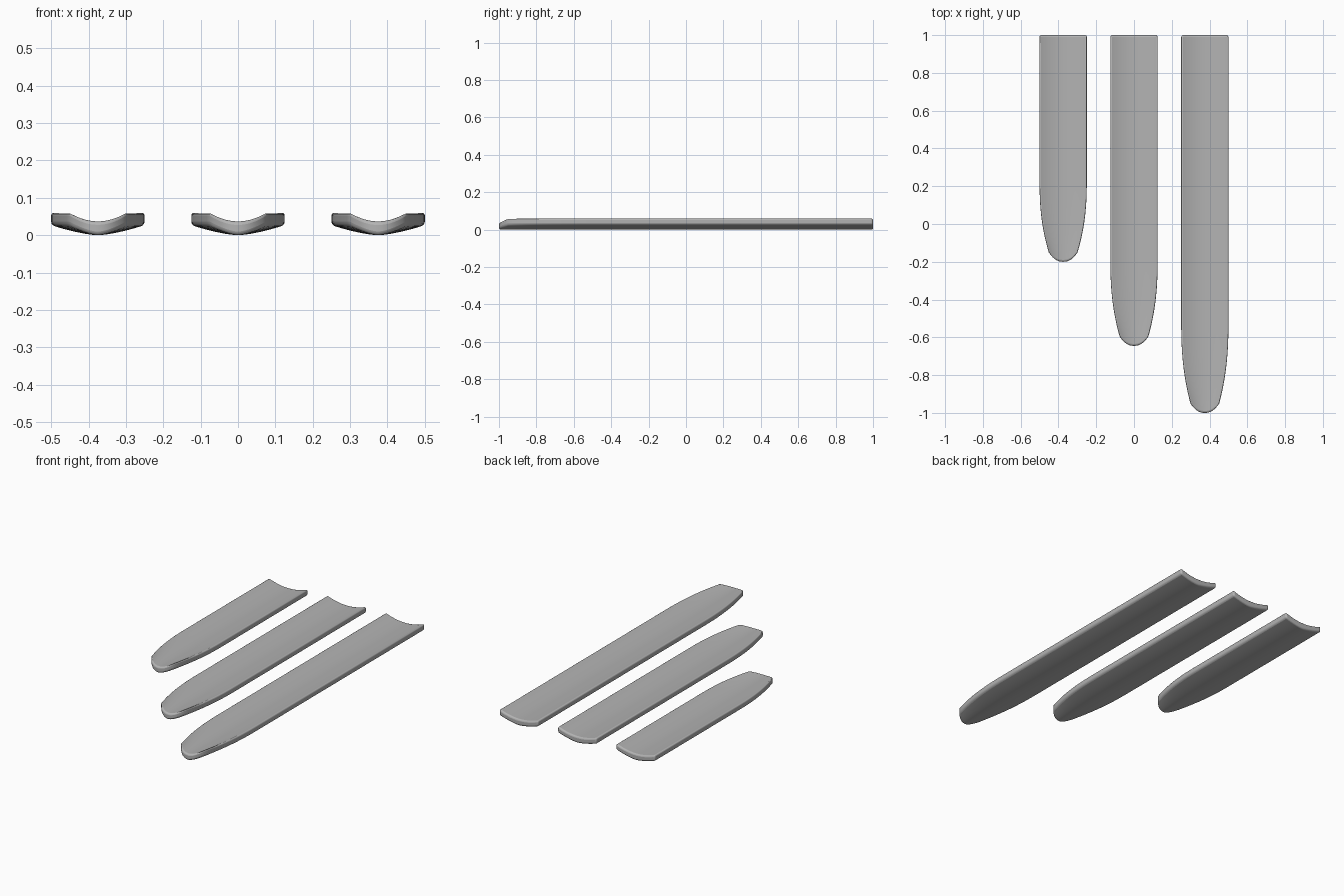
import bpy, bmesh

if "Cube" in bpy.data.objects:
    bpy.data.objects.remove(bpy.data.objects["Cube"])

HALF = 0.125      # half width of a slat
BACK = 1.0        # shared straight end
COLS = 14         # columns across the trough
TAPER_ROWS = 14

grey = bpy.data.materials.new("plain grey")
grey.diffuse_color = (0.45, 0.45, 0.45, 1)
grey.use_nodes = True
grey.node_tree.nodes["Principled BSDF"].inputs["Base Color"].default_value = grey.diffuse_color


def make_slat(name, cx, tip, taper):
    """Dished slat with a square back end and a tapered, rounded front tip."""
    start = tip + taper
    main = taper - 0.05
    # rows: (base y, half width, amount of tip rounding)
    rows = [(BACK, HALF, 0), ((BACK + start) / 2, HALF, 0)]
    for i in range(TAPER_ROWS + 1):
        d = i / TAPER_ROWS
        rows.append((start - d * main, HALF * (1 - 0.39 * d ** 2.3), d))

    bm = bmesh.new()
    rings = []
    for y, half, d in rows:
        top, bottom = [], []
        for c in range(COLS + 1):
            u = 2 * c / COLS - 1
            a = abs(u)
            x = cx + u * half
            yy = y - 0.05 * d * (1 - a ** 2.3)
            top.append(bm.verts.new((x, yy, 0.037 + 0.025 * a ** 2)))
            bottom.append(bm.verts.new((x, yy, 0.027 * a ** 1.5)))
        rings.append(top + bottom[::-1])

    # skin between rings
    n = len(rings[0])
    for r0, r1 in zip(rings, rings[1:]):
        for k in range(n):
            m = (k + 1) % n
            bm.faces.new((r0[k], r0[m], r1[m], r1[k]))
    # end walls
    for r in (rings[0], rings[-1]):
        for k in range(COLS):
            bm.faces.new((r[k], r[k + 1], r[n - 2 - k], r[n - 1 - k]))
    bmesh.ops.recalc_face_normals(bm, faces=bm.faces)

    me = bpy.data.meshes.new(name)
    bm.to_mesh(me)
    bm.free()
    me.materials.append(grey)
    ob = bpy.data.objects.new(name, me)
    bpy.context.collection.objects.link(ob)

    # softened rim
    bev = ob.modifiers.new("rounded rim", 'BEVEL')
    bev.width = 0.01
    bev.segments = 3
    bev.limit_method = 'ANGLE'
    bev.angle_limit = 0.7

    bpy.ops.object.select_all(action='DESELECT')
    ob.select_set(True)
    bpy.context.view_layer.objects.active = ob
    bpy.ops.object.shade_smooth_by_angle(angle=0.7)


make_slat("short_slat", -0.375, -0.20, 0.42)
make_slat("middle_slat", 0.0, -0.645, 0.445)
make_slat("long_slat", 0.375, -1.0, 0.47)
